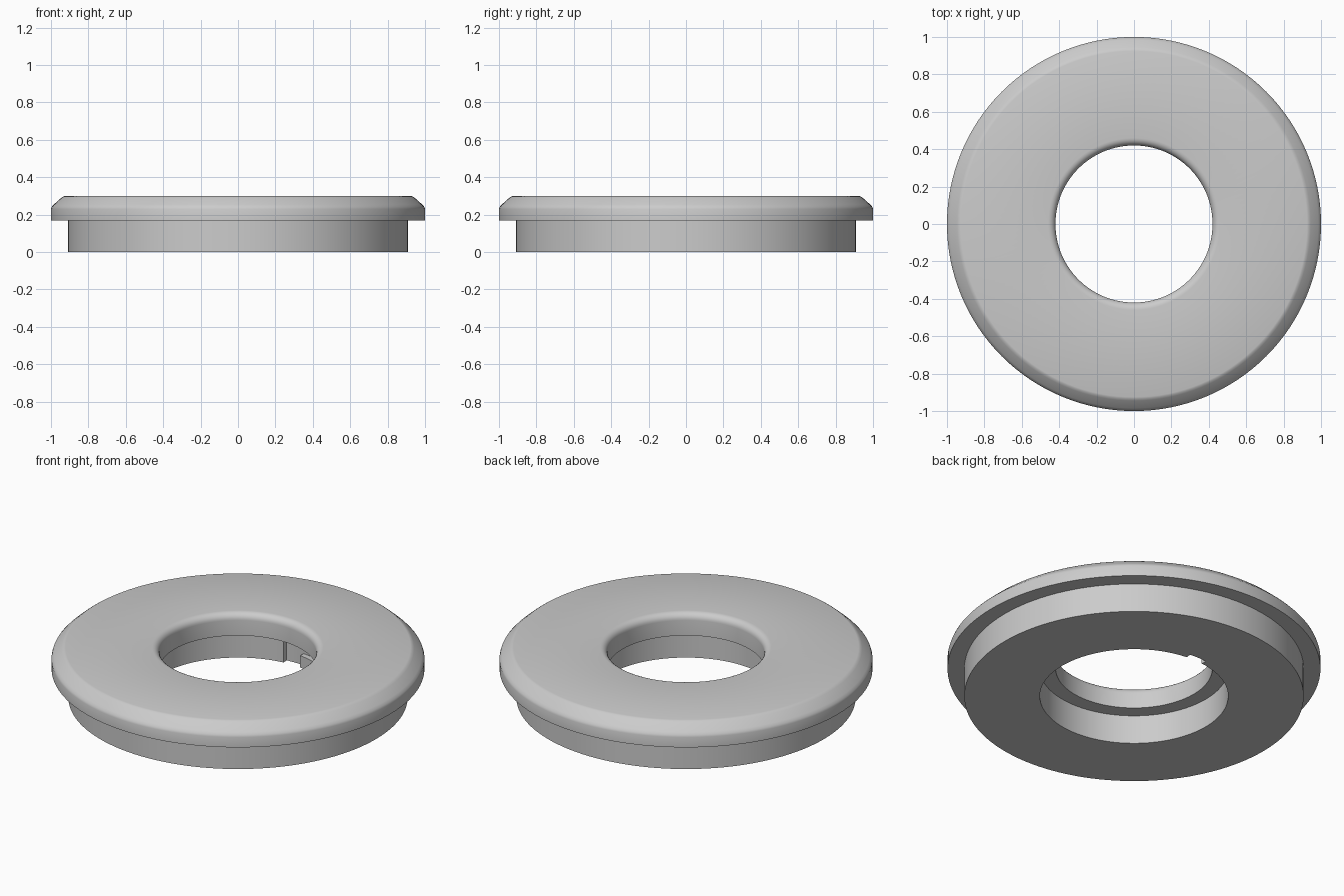
import bpy, bmesh
from math import radians, cos, sin, tau

if "Cube" in bpy.data.objects:
    bpy.data.objects.remove(bpy.data.objects["Cube"], do_unlink=True)

grey = bpy.data.materials.new("light_grey")
grey.use_nodes = True
grey.diffuse_color = (0.6, 0.6, 0.6, 1)
grey.node_tree.nodes["Principled BSDF"].inputs["Base Color"].default_value = (0.6, 0.6, 0.6, 1)


def revolve(name, profile, start=0.0, end=tau, steps=128):
    """Sweep a closed (radius, z) outline around the z axis; cap partial sweeps."""
    full = end - start > tau - 0.001
    bm = bmesh.new()
    rings = []
    for i in range(steps if full else steps + 1):
        a = start + (end - start) * i / steps
        rings.append([bm.verts.new((r * cos(a), r * sin(a), z)) for r, z in profile])
    n = len(profile)
    for i in range(steps):
        a, b = rings[i], rings[(i + 1) % len(rings)]
        for j in range(n):
            k = (j + 1) % n
            bm.faces.new((a[j], b[j], b[k], a[k]))
    if not full:
        bm.faces.new(rings[0])
        bm.faces.new(rings[-1])
    bmesh.ops.recalc_face_normals(bm, faces=bm.faces)
    mesh = bpy.data.meshes.new(name)
    bm.to_mesh(mesh)
    bm.free()
    obj = bpy.data.objects.new(name, mesh)
    bpy.context.collection.objects.link(obj)
    mesh.materials.append(grey)
    return obj


# Flanged ring: recessed bore, rounded lip, bevelled flange, narrower base
bore, lip, base, step, top = 0.505, 0.42, 0.91, 0.17, 0.30
fillet = 0.04
lip_round = [(lip + fillet * (1 - cos(radians(a))), top - fillet * (1 - sin(radians(a))))
             for a in range(0, 91, 15)]
bevel = [(0.925, top), (0.935, 0.297), (0.945, 0.29), (0.985, 0.254), (0.996, 0.242), (1.0, 0.23)]
ring = revolve("flanged_ring",
               [(base, 0), (bore, 0), (bore, step), (lip, step)]
               + lip_round + bevel + [(1.0, step), (base, step)])

# L-shaped locking slot in the wall of the bore
slot_depth = bore + 0.032


def cut_slot(name, start, end, low, high):
    cutter = revolve(name, [(bore - 0.04, low), (slot_depth, low),
                            (slot_depth, high), (bore - 0.04, high)],
                     radians(start), radians(end), 12)
    cutter.hide_render = True
    mod = ring.modifiers.new(name, "BOOLEAN")
    mod.operation = "DIFFERENCE"
    mod.solver = "EXACT"
    mod.object = cutter
    bpy.context.view_layer.objects.active = ring
    bpy.ops.object.modifier_apply(modifier=name)
    bpy.data.objects.remove(cutter, do_unlink=True)


bpy.ops.object.select_all(action="DESELECT")
ring.select_set(True)
cut_slot("slot_entry", 84, 96, -0.05, step - 0.015)
cut_slot("slot_channel", 55, 86, 0.07, step - 0.015)

bpy.context.view_layer.objects.active = ring
bpy.ops.object.shade_smooth_by_angle(angle=radians(30))
